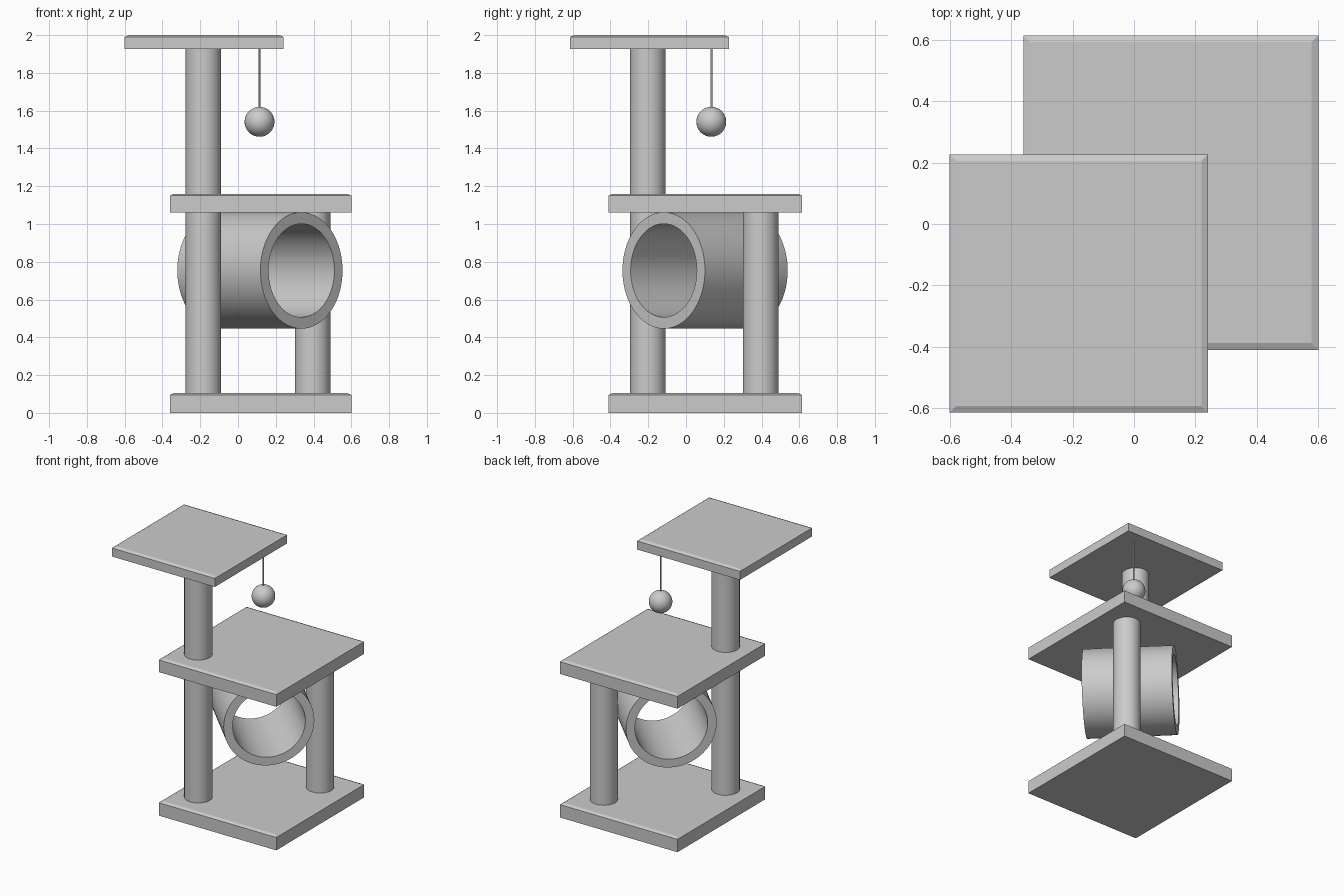
import bpy, bmesh, math
from mathutils import Matrix, Vector

if "Cube" in bpy.data.objects:
    bpy.data.objects.remove(bpy.data.objects["Cube"])


def finish(name, bm, smooth=True):
    bmesh.ops.recalc_face_normals(bm, faces=bm.faces)
    mesh = bpy.data.meshes.new(name)
    bm.to_mesh(mesh)
    bm.free()
    ob = bpy.data.objects.new(name, mesh)
    bpy.context.collection.objects.link(ob)
    if smooth:
        bpy.ops.object.select_all(action='DESELECT')
        bpy.context.view_layer.objects.active = ob
        ob.select_set(True)
        bpy.ops.object.shade_smooth_by_angle(angle=math.radians(30))
    return ob


def slab(name, x0, x1, y0, y1, z0, z1, inset=0.031, rise=0.01):
    """Board with a shallow sloped border around its top face."""
    bm = bmesh.new()
    size = Vector((x1 - x0, y1 - y0, z1 - rise - z0))
    centre = Vector((x0 + x1, y0 + y1, z0 + z1 - rise)) / 2
    bmesh.ops.create_cube(bm, size=1, matrix=Matrix.Translation(centre) @ Matrix.Diagonal(size.to_4d()))
    bm.normal_update()
    top = max(bm.faces, key=lambda f: f.calc_center_median().z)
    bmesh.ops.inset_region(bm, faces=[top], thickness=inset)
    for v in top.verts:
        v.co.z = z1
    return finish(name, bm, smooth=False)


def rod(name, x, y, z0, z1, r, segments=64):
    bm = bmesh.new()
    bmesh.ops.create_cone(bm, cap_ends=True, segments=segments, radius1=r, radius2=r,
                          depth=z1 - z0, matrix=Matrix.Translation((x, y, (z0 + z1) / 2)))
    return finish(name, bm)


def tube(name, start, end, r_out, r_in, segments=96):
    """Open tunnel: a rectangular wall section spun around its axis."""
    start, end = Vector(start), Vector(end)
    h = (end - start).length / 2
    bm = bmesh.new()
    section = [(r_in, -h), (r_out, -h), (r_out, h), (r_in, h)]
    verts = [bm.verts.new((r, 0, z)) for r, z in section]
    edges = [bm.edges.new((verts[i], verts[(i + 1) % 4])) for i in range(4)]
    bmesh.ops.spin(bm, geom=verts + edges, cent=(0, 0, 0), axis=(0, 0, 1),
                   angle=math.tau, steps=segments, use_merge=True)
    bmesh.ops.remove_doubles(bm, verts=bm.verts, dist=1e-5)
    turn = (end - start).to_track_quat('Z', 'Y').to_matrix().to_4x4()
    bm.transform(Matrix.Translation((start + end) / 2) @ turn)
    return finish(name, bm)


# Boards
slab("base_board", -0.36, 0.60, -0.41, 0.614, 0.0, 0.105)
slab("middle_platform", -0.36, 0.60, -0.41, 0.614, 1.06, 1.16)
slab("top_platform", -0.60, 0.241, -0.614, 0.227, 1.927, 2.0)

# Posts
rod("tall_lower_post", -0.183, -0.202, 0.10, 1.065, 0.094)
rod("tall_upper_post", -0.183, -0.202, 1.15, 1.93, 0.094)
rod("short_post", 0.395, 0.395, 0.10, 1.065, 0.094)

# Diagonal tunnel
tube("tunnel", (0.336, -0.118, 0.754), (-0.104, 0.320, 0.754), 0.308, 0.247)

# Hanging toy
rod("toy_string", 0.114, 0.134, 1.60, 1.93, 0.005, 16)
bm = bmesh.new()
bmesh.ops.create_uvsphere(bm, u_segments=48, v_segments=24, radius=0.079,
                          matrix=Matrix.Translation((0.114, 0.134, 1.541)))
finish("toy_ball", bm)
